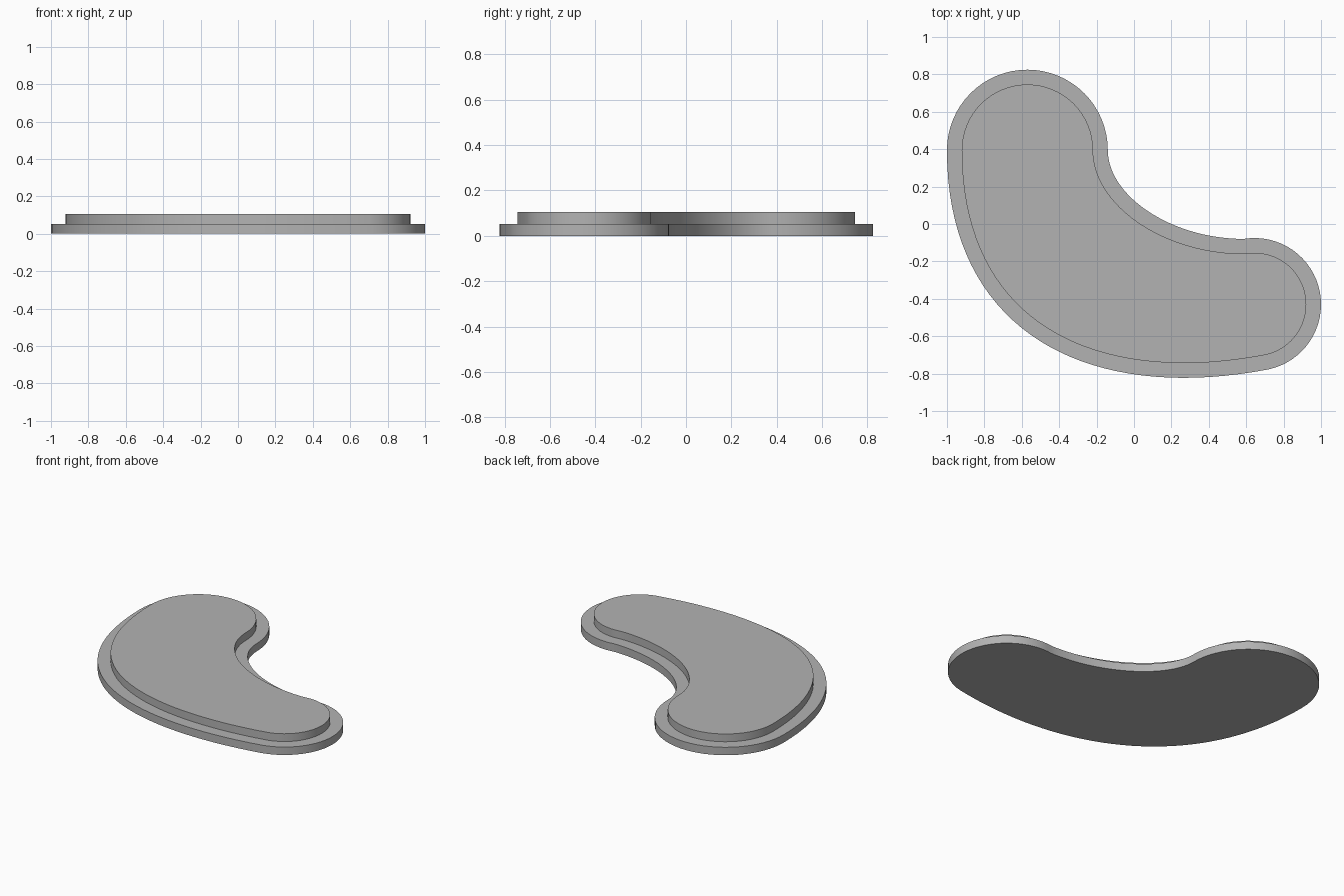
import bpy, bmesh, math
from mathutils import Vector

if "Cube" in bpy.data.objects:
    bpy.data.objects.remove(bpy.data.objects["Cube"])

grey = bpy.data.materials.new("stone grey")
grey.diffuse_color = (0.45, 0.45, 0.45, 1)
grey.use_nodes = True
grey.node_tree.nodes["Principled BSDF"].inputs["Base Color"].default_value = grey.diffuse_color


def arc(cx, cy, r, a0, a1, n=32):
    angles = [math.radians(a0 + (a1 - a0) * i / n) for i in range(n)]
    return [Vector((cx + r * math.cos(a), cy + r * math.sin(a))) for a in angles]


def bezier(p0, p1, p2, p3, n=36):
    p0, p1, p2, p3 = map(Vector, (p0, p1, p2, p3))
    ts = [i / n for i in range(n)]
    return [p0 * (1 - t)**3 + p1 * 3 * t * (1 - t)**2
            + p2 * 3 * t * t * (1 - t) + p3 * t**3 for t in ts]


def inset(points, d):
    # Outline runs clockwise, so the inside lies to the right
    result = []
    for i, p in enumerate(points):
        t = (points[(i + 1) % len(points)] - points[i - 1]).normalized()
        result.append(p + Vector((t.y, -t.x)) * d)
    return result


def slab(name, points, z0, z1):
    bm = bmesh.new()
    base = bm.faces.new([bm.verts.new((p.x, p.y, z0)) for p in points])
    top = bmesh.ops.extrude_face_region(bm, geom=[base], use_keep_orig=True)
    verts = [v for v in top["geom"] if isinstance(v, bmesh.types.BMVert)]
    bmesh.ops.translate(bm, verts=verts, vec=(0, 0, z1 - z0))
    bmesh.ops.recalc_face_normals(bm, faces=bm.faces)
    mesh = bpy.data.meshes.new(name)
    bm.to_mesh(mesh)
    bm.free()
    mesh.materials.append(grey)
    obj = bpy.data.objects.new(name, mesh)
    bpy.context.collection.objects.link(obj)
    bpy.ops.object.select_all(action='DESELECT')
    obj.select_set(True)
    bpy.context.view_layer.objects.active = obj
    bpy.ops.object.shade_smooth_by_angle(angle=math.radians(30))


# Kidney outline: large cap, hollow side, small cap, bulging side
outline = (arc(-0.57, 0.395, 0.43, 180, 0)
           + bezier((-0.14, 0.395), (-0.14, 0.15), (0.2, -0.08), (0.59, -0.08))
           + arc(0.645, -0.43, 0.355, 99, -77.7)
           + bezier((0.72, -0.777), (-0.257, -0.965), (-1, -0.57), (-1, 0.395)))

# Wide lower step and inset upper step
slab("lower_step", outline, 0, 0.053)
slab("upper_step", inset(outline, 0.079), 0.053, 0.105)
